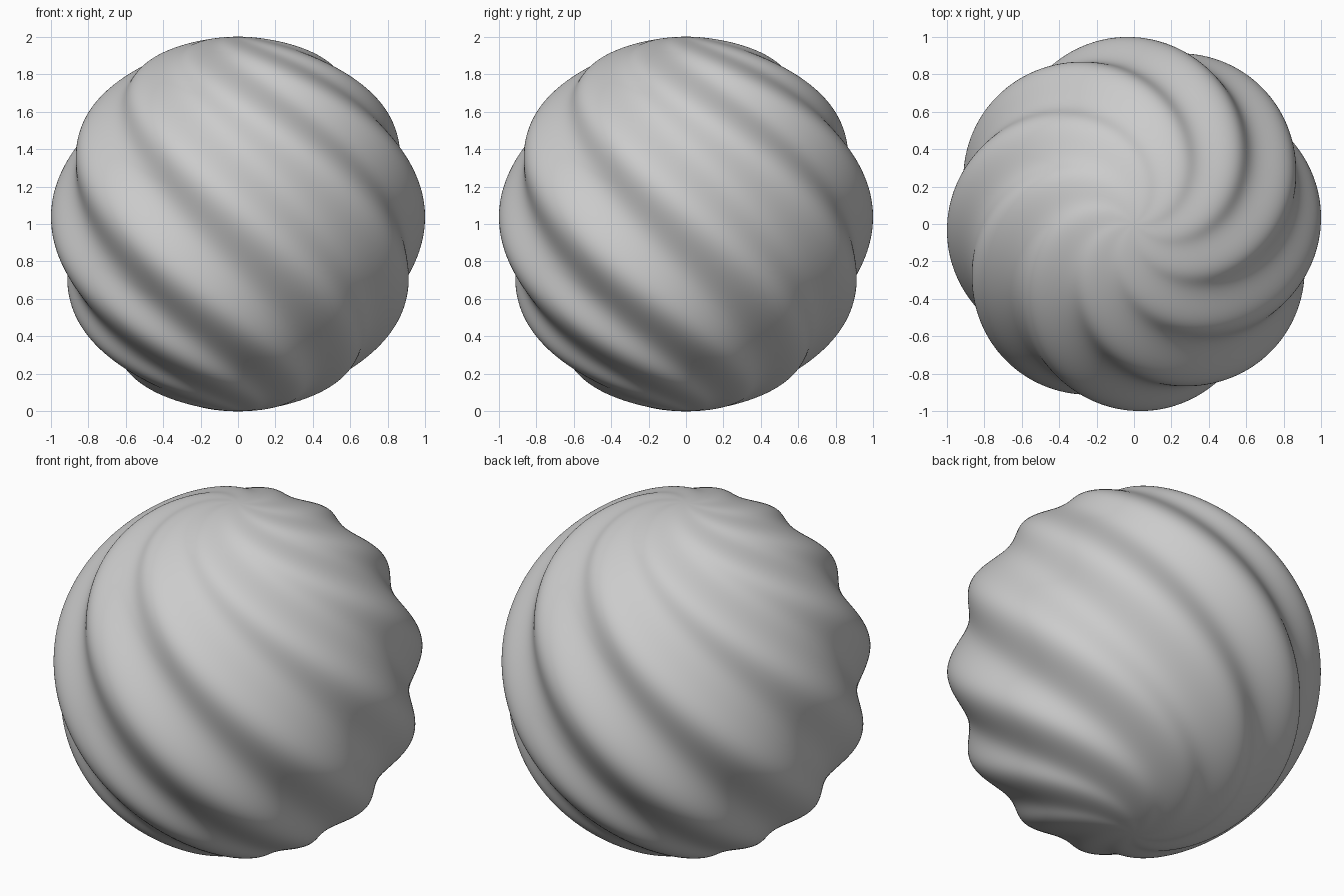
import bpy, bmesh, math

if "Cube" in bpy.data.objects:
    bpy.data.objects.remove(bpy.data.objects["Cube"])

LOBES = 8
DEPTH = 0.04            # half the groove depth
PHASE = math.radians(5)  # ridge angle at the equator


def twist(lat):
    # swirl angle of the ridges as a function of latitude
    return 1.1 * lat + 0.165 * lat ** 3


# Ball with eight swirling lobes
bm = bmesh.new()
bmesh.ops.create_uvsphere(bm, u_segments=256, v_segments=128, radius=1.0)
for v in bm.verts:
    x, y, z = v.co
    lat = math.asin(max(-1.0, min(1.0, z)))
    ang = math.atan2(y, x)
    f = 1 - DEPTH * (1 - math.cos(LOBES * (ang - PHASE + twist(lat))))
    v.co = (x * f, y * f, z + 1)
for face in bm.faces:
    face.smooth = True

mesh = bpy.data.meshes.new("swirled_ball")
bm.to_mesh(mesh)
bm.free()
ball = bpy.data.objects.new("swirled_ball", mesh)
bpy.context.collection.objects.link(ball)
